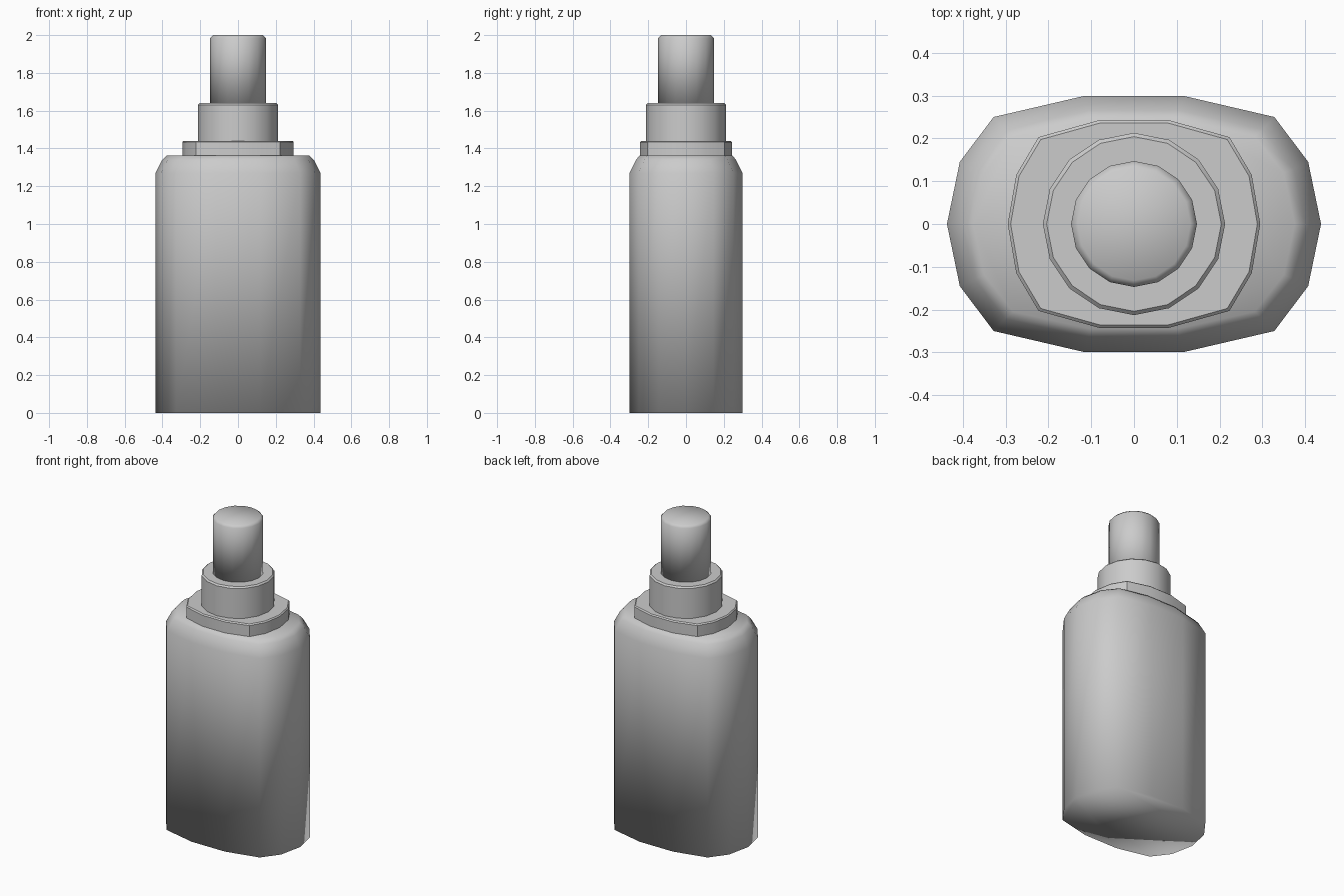
import bpy, bmesh, math

if "Cube" in bpy.data.objects:
    bpy.data.objects.remove(bpy.data.objects["Cube"])


def mirror_outline(quarter):
    """Four-way mirror of a quarter outline that starts on the +x axis."""
    half = quarter + [(-x, y) for x, y in reversed(quarter)]
    return half + [(x, -y) for x, y in reversed(half[1:-1])]


def circle(sides):
    return [(math.cos(2 * math.pi * i / sides), math.sin(2 * math.pi * i / sides))
            for i in range(sides)]


def loft(name, outline, levels, angle=180):
    """Stack scaled copies of an outline; each level is (z, x scale, y scale)."""
    bm = bmesh.new()
    loops = [[bm.verts.new((x * sx, y * sy, z)) for x, y in outline]
             for z, sx, sy in levels]
    n = len(outline)
    for low, high in zip(loops, loops[1:]):
        for i in range(n):
            j = (i + 1) % n
            bm.faces.new((low[i], low[j], high[j], high[i]))
    bm.faces.new(loops[0][::-1])
    bm.faces.new(loops[-1])
    mesh = bpy.data.meshes.new(name)
    bm.to_mesh(mesh)
    bm.free()
    obj = bpy.data.objects.new(name, mesh)
    bpy.context.collection.objects.link(obj)
    bpy.ops.object.select_all(action='DESELECT')
    obj.select_set(True)
    bpy.context.view_layer.objects.active = obj
    if angle >= 180:
        bpy.ops.object.shade_smooth()
    else:
        bpy.ops.object.shade_smooth_by_angle(angle=math.radians(angle))
    return obj


def chamfered(radius, bottom, top, c):
    """Levels of a round part with a chamfered top rim."""
    return [(bottom, radius, radius), (top - c, radius, radius),
            (top, radius - c, radius - c)]


# bottle body with rounded shoulder
body = mirror_outline([(0.437, 0), (0.407, 0.145), (0.328, 0.25), (0.117, 0.299)])
loft("bottle_body", body,
     [(0, 1, 1), (1.27, 1, 1), (1.34, 0.918, 0.885), (1.363, 0.86, 0.82)])

# oval collar on the shoulder
collar = mirror_outline([(0.295, 0), (0.275, 0.115), (0.223, 0.203), (0.08, 0.243)])
loft("collar", collar,
     [(1.355, 1, 1), (1.433, 1, 1), (1.44, 0.977, 0.972)], angle=42)

# round neck and plunger
loft("neck", circle(16), chamfered(0.213, 1.435, 1.64, 0.009), angle=42)
loft("plunger", circle(16), chamfered(0.147, 1.635, 2.0, 0.015))
